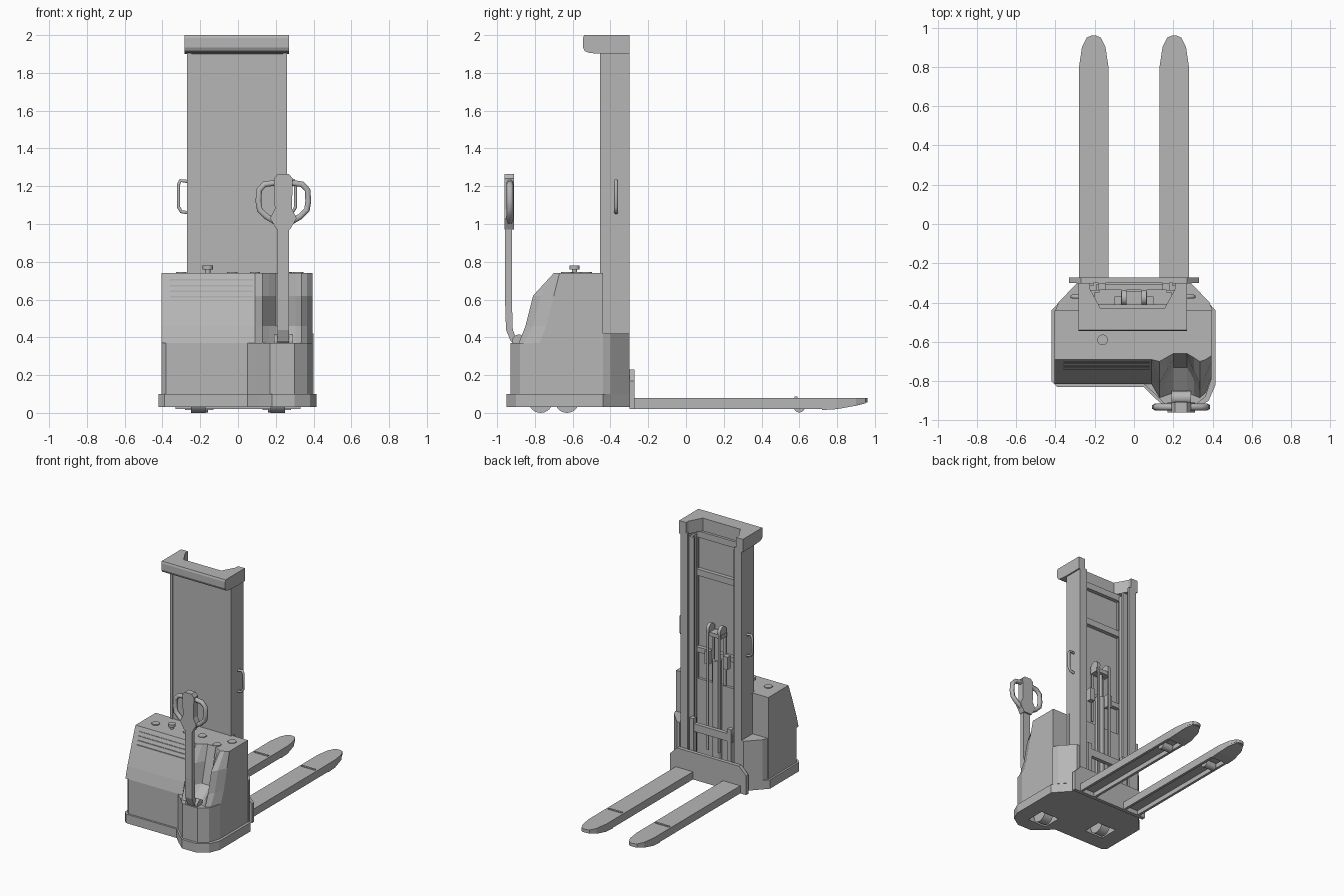
import bpy, bmesh, math
from mathutils import Vector

if "Cube" in bpy.data.objects:
    bpy.data.objects.remove(bpy.data.objects["Cube"])

grey = bpy.data.materials.new("machine_grey")
grey.diffuse_color = (0.47, 0.47, 0.47, 1)
grey.use_nodes = True
grey.node_tree.nodes["Principled BSDF"].inputs["Base Color"].default_value = grey.diffuse_color


def finish(name, bm):
    bmesh.ops.recalc_face_normals(bm, faces=bm.faces)
    me = bpy.data.meshes.new(name)
    bm.to_mesh(me)
    bm.free()
    me.materials.append(grey)
    ob = bpy.data.objects.new(name, me)
    bpy.context.collection.objects.link(ob)
    return ob


def loft(name, rings):
    """Skin a list of equal-length closed rings and cap both ends."""
    bm = bmesh.new()
    vs = [[bm.verts.new(p) for p in r] for r in rings]
    n = len(vs[0])
    for a, b in zip(vs, vs[1:]):
        for i in range(n):
            bm.faces.new((a[i], a[(i + 1) % n], b[(i + 1) % n], b[i]))
    bm.faces.new(vs[0])
    bm.faces.new(vs[-1])
    return finish(name, bm)


def prism(name, pts, axis, lo, hi):
    """Extrude a 2D outline along x (y,z), y (x,z) or z (x,y)."""
    def put(p, t):
        return {'x': (t, *p), 'y': (p[0], t, p[1]), 'z': (*p, t)}[axis]
    return loft(name, [[put(p, t) for p in pts] for t in (lo, hi)])


def box(name, x0, x1, y0, y1, z0, z1):
    return prism(name, [(x0, y0), (x1, y0), (x1, y1), (x0, y1)], 'z', z0, z1)


def cyl(name, c, r, h, axis='Z', n=20):
    bm = bmesh.new()
    bmesh.ops.create_cone(bm, cap_ends=True, segments=n, radius1=r, radius2=r, depth=h)
    q = Vector((0, 0, 1)).rotation_difference({'X': Vector((1, 0, 0)), 'Y': Vector((0, 1, 0)), 'Z': Vector((0, 0, 1))}[axis])
    for v in bm.verts:
        v.co = q @ v.co + Vector(c)
    ob = finish(name, bm)
    for f in ob.data.polygons:
        f.use_smooth = len(f.vertices) == 4
    return ob


def tube(name, pts, r):
    """Round bar along a poly path."""
    cu = bpy.data.curves.new(name + "_path", 'CURVE')
    cu.dimensions = '3D'
    cu.bevel_depth, cu.bevel_resolution, cu.use_fill_caps = r, 1, True
    sp = cu.splines.new('POLY')
    sp.points.add(len(pts) - 1)
    for p, c in zip(sp.points, pts):
        p.co = (*c, 1)
    tmp = bpy.data.objects.new(name + "_tmp", cu)
    bpy.context.collection.objects.link(tmp)
    bpy.context.view_layer.update()
    me = bpy.data.meshes.new_from_object(tmp.evaluated_get(bpy.context.evaluated_depsgraph_get()))
    bpy.data.objects.remove(tmp)
    me.materials.clear()
    me.materials.append(grey)
    ob = bpy.data.objects.new(name, me)
    bpy.context.collection.objects.link(ob)
    return ob


# --- chassis: base skirt with wheel pockets, lower housing with rounded drive nose
skirt = [(-.42, -.44), (-.42, -.80), (-.39, -.83), (.05, -.83), (.11, -.89), (.18, -.95), (.30, -.95),
         (.38, -.90), (.415, -.82), (.415, -.44), (.29, -.30), (-.29, -.30)]
base = prism("base_skirt", skirt, 'z', .03, .10)
wheels = [(-.21, -.63), (.21, -.77)]
for i, (x, y) in enumerate(wheels):
    cut = box("pocket_cutter", x - .08, x + .08, y - .075, y + .075, -.05, .098)
    cut.hide_render = True
    cut.hide_set(True)
    cut.display_type = 'WIRE'
    m = base.modifiers.new("pocket", 'BOOLEAN')
    m.operation, m.object = 'DIFFERENCE', cut
    cyl("wheel", (x, y, .065), .065, .075, 'X', 24)
housing = [(-.405, -.44), (-.405, -.79), (-.38, -.815), (.05, -.815), (.10, -.86), (.17, -.93), (.30, -.93),
           (.365, -.88), (.395, -.79), (.395, -.44)]
prism("lower_housing", housing, 'z', .10, .37)

# --- upper cover: cross-sections along x, scooped out behind the tiller
flat = (-.69, -.735, -.79, -.815)
cheek = (-.70, -.81, -.85, -.885)
deep = (-.66, -.69, -.73, -.86)
side = (-.67, -.70, -.74, -.775)
mid = tuple((a + b) / 2 for a, b in zip(cheek, deep))
sections = [(-.405, flat), (.09, flat), (.13, cheek), (.165, mid), (.20, deep), (.27, deep), (.305, mid),
            (.335, cheek), (.365, (-.69, -.77, -.81, -.86)), (.395, side)]
loft("upper_cover", [[(x, -.44, .37), (x, -.44, .74)] +
                     [(x, y, z) for y, z in zip(ys, (.74, .62, .46, .37))] for x, ys in sections])
for i in range(4):
    box("cover_louvre", -.36, .08, -.705 - i * .012, -.69 - i * .012, .70 - i * .03, .708 - i * .03)

# rear side wings beside the mast
for s in (-1, 1):
    prism("rear_wing", [(s * .40, -.44), (s * .385, -.40), (s * .29, -.30), (s * .265, -.30), (s * .265, -.44)],
          'z', .10, .42)
box("rear_bulkhead", -.27, .265, -.44, -.42, .10, .74)

# deck details: stop button, lock and inset pads
cyl("stop_button_stem", (-.16, -.59, .75), .014, .03)
cyl("stop_button", (-.16, -.59, .77), .027, .02)
for x, y in ((-.30, -.59), (-.03, -.58), (.09, -.57), (.32, -.53), (.26, -.63)):
    cyl("deck_pad", (x, y, .742), .032, .008, n=6)

# --- mast: front guard panel, side channels, inner rails
box("mast_guard_panel", -.265, .255, -.45, -.44, .74, 1.92)
for s in (-1, 1):
    c = -.005
    xs = sorted((c + s * .242, c + s * .264))
    box("mast_outer_web", *xs, -.455, -.30, .03, 1.92)
    for y in (-.44, -.315):
        box("mast_outer_flange", *sorted((c + s * .20, c + s * .25)), y, y + .015, .03, 1.92)
    box("mast_inner_web", *sorted((c + s * .195, c + s * .21)), -.41, -.335, .05, 1.88)
    box("mast_inner_flange", *sorted((c + s * .17, c + s * .235)), -.35, -.335, .05, 1.88)
    # side grab handle
    x0, x1 = c + s * .26, c + s * .31
    tube("grab_handle", [(x0, -.37, 1.225), (x1 - s * .01, -.37, 1.23), (x1, -.37, 1.21), (x1, -.37, 1.09),
                         (x1 - s * .015, -.37, 1.065), (x0, -.37, 1.06)], .010)
for z, h in ((1.85, .05), (1.55, .05), (.95, .04)):
    box("mast_cross_bar", -.245, .235, -.44, -.41, z, z + h)
box("mast_foot", -.26, .25, -.44, -.31, .03, .08)

# top cap: rounded front beam with two tapered side arms
prism("cap_beam", [(-.43, 1.90), (-.51, 1.905), (-.535, 1.915), (-.545, 1.935), (-.545, 1.985), (-.54, 2.0), (-.43, 2.0)],
      'x', -.283, .27)
prism("cap_arm", [(-.283, -.43), (-.17, -.43), (-.225, -.33), (-.225, -.30), (-.283, -.30)], 'z', 1.90, 2.0)
prism("cap_arm", [(.27, -.43), (.155, -.43), (.21, -.33), (.21, -.30), (.27, -.30)], 'z', 1.90, 2.0)

# --- lift cylinder, chains and pulley
cyl("lift_cylinder", (0, -.385, .50), .034, .90)
cyl("lift_rod", (0, -.385, 1.05), .02, .24)
box("lift_crosshead", -.065, .065, -.415, -.345, 1.14, 1.17)
for s in (-1, 1):
    cyl("chain_pulley", (s * .05, -.375, 1.19), .04, .025, 'X')
    box("lift_chain", s * .05 - .009, s * .05 + .009, -.345, -.335, .25, 1.19)
    box("chain_return", s * .05 - .009, s * .05 + .009, -.416, -.408, .75, 1.19)
    box("chain_anchor", s * .08 - .02, s * .08 + .02, -.41, -.37, .90, 1.0)

# --- fork carriage
prism("carriage_plate", [(-.33, .02), (.33, .02), (.33, .17), (.27, .23), (-.27, .23), (-.33, .17)], 'y', -.30, -.272)
box("carriage_bar", -.19, .18, -.335, -.305, .38, .44)
for s in (-1, 1):
    box("carriage_upright", *sorted((s * .145, s * .18)), -.335, -.30, .05, .48)

# --- forks: inverted channels with tapered tips and load rollers
for s in (-1, 1):
    m = s * .205
    plan = [(-.075, -.28), (.075, -.28), (.075, .80), (.06, .90), (.035, .95), (.01, .96),
            (-.01, .96), (-.035, .95), (-.06, .90), (-.075, .80)]
    prism("fork_top", [(m + x, y) for x, y in plan], 'z', .055, .08)
    for t in (-1, 1):
        box("fork_flange", *sorted((m + t * .075, m + t * .055)), -.28, .80, .02, .06)
    loft("fork_tip", [[(m - w, y, b), (m + w, y, b), (m + w, y, .07), (m - w, y, .07)]
                      for w, y, b in ((.075, .72, .015), (.075, .80, .02), (.06, .90, .038), (.03, .95, .05))])
    box("fork_seam", m - .06, m + .06, .575, .59, .078, .086)
    cyl("load_roller", (m, .60, .032), .03, .09, 'X', 16)

# --- tiller: hinge, bent shaft and looped control head
X = .24
cyl("tiller_hinge", (X, -.885, .38), .035, .10, 'X')
path = [(-.87, .34), (-.91, .38), (-.935, .44), (-.94, .60), (-.94, 1.06)]
loft("tiller_shaft", [[(X - .03, y - .018, z), (X + .03, y - .018, z), (X + .03, y + .018, z), (X - .03, y + .018, z)]
                      for y, z in path])
prism("tiller_head", [(X - .035, .97), (X + .035, .97), (X + .07, 1.03), (X + .045, 1.08), (X + .05, 1.24),
                      (X + .03, 1.265), (X - .03, 1.265), (X - .05, 1.24), (X - .045, 1.08), (X - .07, 1.03)],
      'y', -.96, -.91)
for s in (-1, 1):
    outline = [(.03, 1.005), (.09, 1.04), (.125, 1.075), (.132, 1.12), (.128, 1.18), (.10, 1.21), (.03, 1.22)]
    tube("grip_loop", [(X + s * dx, -.932, z) for dx, z in outline], .018)
